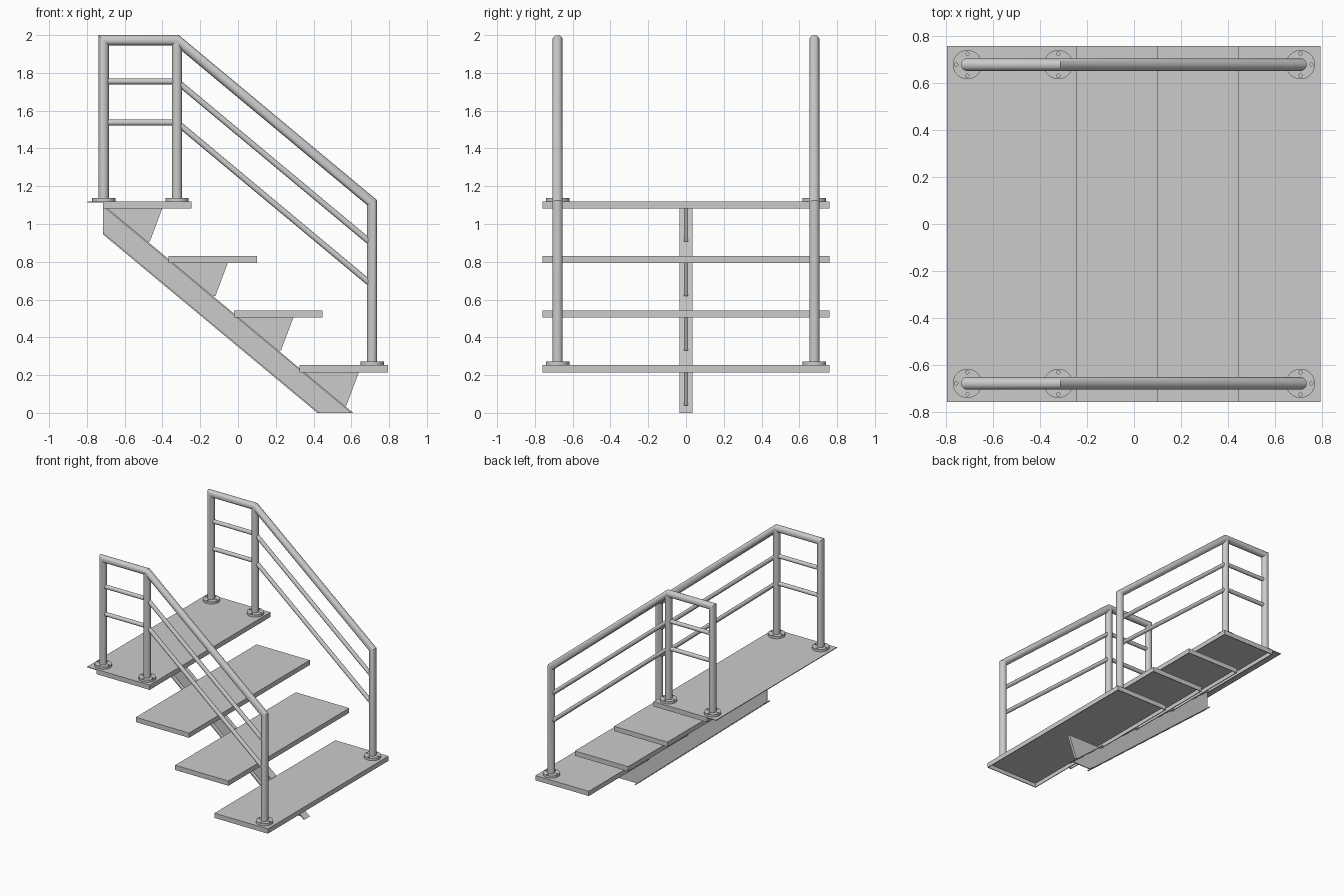
import bpy, bmesh, math
from mathutils import Vector

if "Cube" in bpy.data.objects:
    bpy.data.objects.remove(bpy.data.objects["Cube"])

RAIL_Y = 0.68
SLOPE = 0.833          # stair pitch, rise over run
RUN, RISE = 0.347, 0.289


def finish(name, bm, smooth=False, mirror=False):
    bmesh.ops.recalc_face_normals(bm, faces=bm.faces)
    mesh = bpy.data.meshes.new(name)
    bm.to_mesh(mesh)
    bm.free()
    obj = bpy.data.objects.new(name, mesh)
    bpy.context.collection.objects.link(obj)
    if smooth:
        bpy.ops.object.select_all(action='DESELECT')
        obj.select_set(True)
        bpy.context.view_layer.objects.active = obj
        bpy.ops.object.shade_smooth_by_angle(angle=math.radians(30))
    if mirror:
        m = obj.modifiers.new("mirror", 'MIRROR')
        m.use_axis = (False, True, False)
        m.use_mirror_merge = False
    return obj


def add_prism(bm, pts, half):
    """Extrude an xz outline across y, centred on y = 0."""
    a = [bm.verts.new((x, -half, z)) for x, z in pts]
    b = [bm.verts.new((x, half, z)) for x, z in pts]
    bm.faces.new(a)
    bm.faces.new(b[::-1])
    n = len(pts)
    for i in range(n):
        j = (i + 1) % n
        bm.faces.new((a[i], b[i], b[j], a[j]))


def add_box(bm, x0, x1, y0, y1, z0, z1):
    v = bmesh.ops.create_cube(bm, size=1)["verts"]
    bmesh.ops.scale(bm, vec=(x1 - x0, y1 - y0, z1 - z0), verts=v)
    bmesh.ops.translate(bm, vec=((x0 + x1) / 2, (y0 + y1) / 2, (z0 + z1) / 2), verts=v)


def add_pipe(bm, path, r, sides=32):
    """Round pipe along an xz path with mitred corners."""
    p = [Vector(q) for q in path]
    d = [(p[i + 1] - p[i]).normalized() for i in range(len(p) - 1)]
    nrm = [Vector((-t.y, t.x)) for t in d]
    rings = []
    for i, q in enumerate(p):
        n0, n1 = nrm[max(i - 1, 0)], nrm[min(i, len(nrm) - 1)]
        m = (n0 + n1).normalized()
        m = m / m.dot(n0)
        ring = []
        for k in range(sides):
            a = math.tau * k / sides
            c = q + m * r * math.cos(a)
            ring.append(bm.verts.new((c.x, RAIL_Y + r * math.sin(a), c.y)))
        rings.append(ring)
    for a, b in zip(rings, rings[1:]):
        for k in range(sides):
            j = (k + 1) % sides
            bm.faces.new((a[k], a[j], b[j], b[k]))
    bm.faces.new(rings[0])
    bm.faces.new(rings[-1][::-1])


# Treads: folded trays, open underneath, plus their support brackets
T = 0.006
for i in range(4):
    x0, top = 0.325 - RUN * i, 0.253 + RISE * i
    x1, bot = x0 + 0.47, top - 0.038
    bm = bmesh.new()
    left = -0.797 if i == 3 else x0           # landing plate overhangs at the back
    add_box(bm, left, x1, -0.76, 0.76, top - T, top)
    for a in (x0, x1 - T):
        add_box(bm, a, a + T, -0.76, 0.76, bot, top - T)
    for b in (-0.76, 0.76 - T):
        add_box(bm, x0 + T, x1 - T, b, b + T, bot, top - T)
    finish(f"tread_{i + 1}", bm)

    bm = bmesh.new()
    z = bot - 0.175
    tip = 0.61 - z / SLOPE
    add_prism(bm, [(tip - 0.01, z), (tip + 0.012, z), (x0 + 0.315, bot),
                   (x0 + 0.027, bot)], 0.01)
    finish(f"tread_bracket_{i + 1}", bm)

# Central stringer: I-beam cut level at the floor and at the landing
bm = bmesh.new()
add_prism(bm, [(-0.715, 0.945), (-0.715, 1.082), (-0.689, 1.082),
               (0.61, 0), (0.42, 0)], 0.004)
add_prism(bm, [(-0.689, 1.082), (0.61, 0), (0.598, 0), (-0.701, 1.082)], 0.034)
add_prism(bm, [(-0.715, 0.945), (0.42, 0), (0.432, 0), (-0.715, 0.955)], 0.034)
finish("stringer_beam", bm)

# Handrails with end posts, one mitred pipe per side
bm = bmesh.new()
add_pipe(bm, [(-0.711, 1.12), (-0.711, 1.973), (-0.323, 1.973),
              (0.71, 1.113), (0.71, 0.253)], 0.027)
finish("handrail", bm, True, True)

bm = bmesh.new()
add_pipe(bm, [(-0.323, 1.12), (-0.323, 1.965)], 0.027)
finish("middle_post", bm, True, True)

# Thin intermediate rails
bm = bmesh.new()
for z in (1.755, 1.537):
    add_pipe(bm, [(-0.70, z), (-0.335, z)], 0.016, 20)
    add_pipe(bm, [(-0.315, z - 0.007), (0.70, z - 0.007 - 1.015 * SLOPE)], 0.016, 20)
finish("intermediate_rails", bm, True, True)

# Round post flanges with four bolt holes
flange = bpy.data.curves.new("post_flange", 'CURVE')
flange.dimensions = '2D'
flange.fill_mode = 'BOTH'
flange.extrude = 0.009
holes = [(0.047 * math.cos(a * math.pi / 2), 0.047 * math.sin(a * math.pi / 2), 0.007, 12)
         for a in range(4)]
for cx, cy, r, n in [(0, 0, 0.062, 40)] + holes:
    s = flange.splines.new('POLY')
    s.points.add(n - 1)
    s.use_cyclic_u = True
    for k, pt in enumerate(s.points):
        a = math.tau * k / n
        pt.co = (cx + r * math.cos(a), cy + r * math.sin(a), 0, 1)
for x, z in ((-0.711, 1.12), (-0.323, 1.12), (0.71, 0.253)):
    for y in (-RAIL_Y, RAIL_Y):
        o = bpy.data.objects.new("post_flange", flange)
        o.location = (x, y, z + 0.009)
        bpy.context.collection.objects.link(o)
